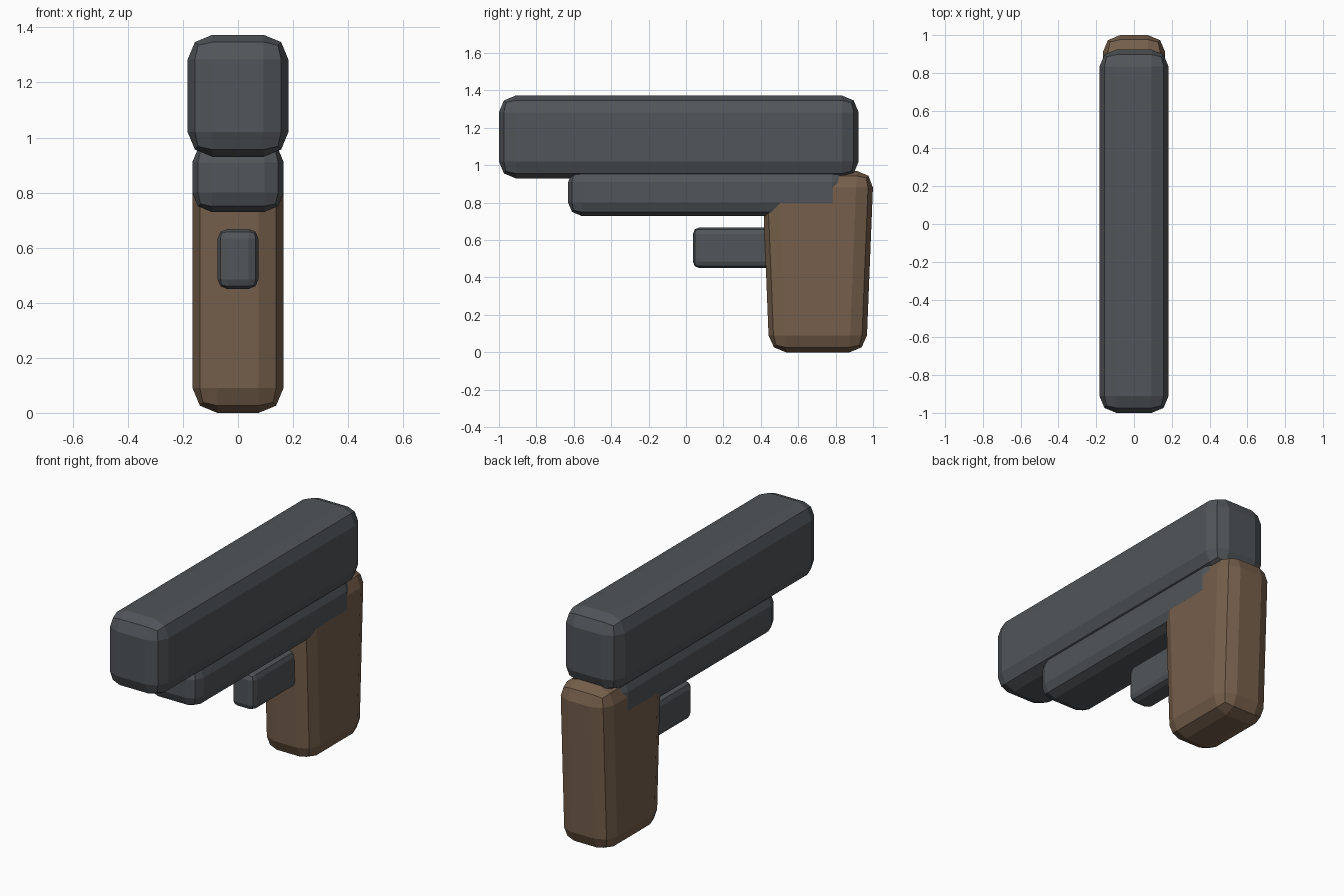
import bpy

if "Cube" in bpy.data.objects:
    bpy.data.objects.remove(bpy.data.objects["Cube"])


def material(name, color):
    m = bpy.data.materials.new(name)
    m.diffuse_color = (*color, 1)
    m.use_nodes = True
    m.node_tree.nodes["Principled BSDF"].inputs["Base Color"].default_value = m.diffuse_color
    return m


grey = material("gunmetal grey", (0.082, 0.091, 0.100))
brown = material("grip brown", (0.180, 0.114, 0.070))


def bevelled_box(name, half_x, y, z, bevel, mat, taper=0.0):
    """Box spanning +-half_x, y and z ranges; taper pulls in the front and back at the bottom."""
    (y0, y1), (z0, z1) = y, z
    verts = [(sx * half_x, (y0 + t) if front else (y1 - t), h)
             for h, t in ((z0, taper), (z1, 0.0))
             for sx, front in ((-1, True), (1, True), (1, False), (-1, False))]
    faces = [(3, 2, 1, 0), (4, 5, 6, 7), (0, 1, 5, 4),
             (1, 2, 6, 5), (2, 3, 7, 6), (3, 0, 4, 7)]
    mesh = bpy.data.meshes.new(name)
    mesh.from_pydata(verts, [], faces)
    mesh.materials.append(mat)
    ob = bpy.data.objects.new(name, mesh)
    bpy.context.collection.objects.link(ob)
    mod = ob.modifiers.new("rounded edges", "BEVEL")
    mod.width = bevel
    mod.segments = 2
    mod.limit_method = "NONE"
    return ob


# Upper body
bevelled_box("slide", 0.183, (-1.0, 0.923), (0.93, 1.373), 0.09, grey)
# Lower body under the slide, a hair proud of the grip
bevelled_box("frame", 0.166, (-0.63, 0.85), (0.73, 0.98), 0.07, grey)
# Tapered handle
bevelled_box("grip", 0.165, (0.406, 1.003), (0.0, 0.97), 0.09, brown, taper=0.039)
# Small block ahead of the handle
bevelled_box("trigger_block", 0.074, (0.037, 0.50), (0.45, 0.668), 0.035, grey)
